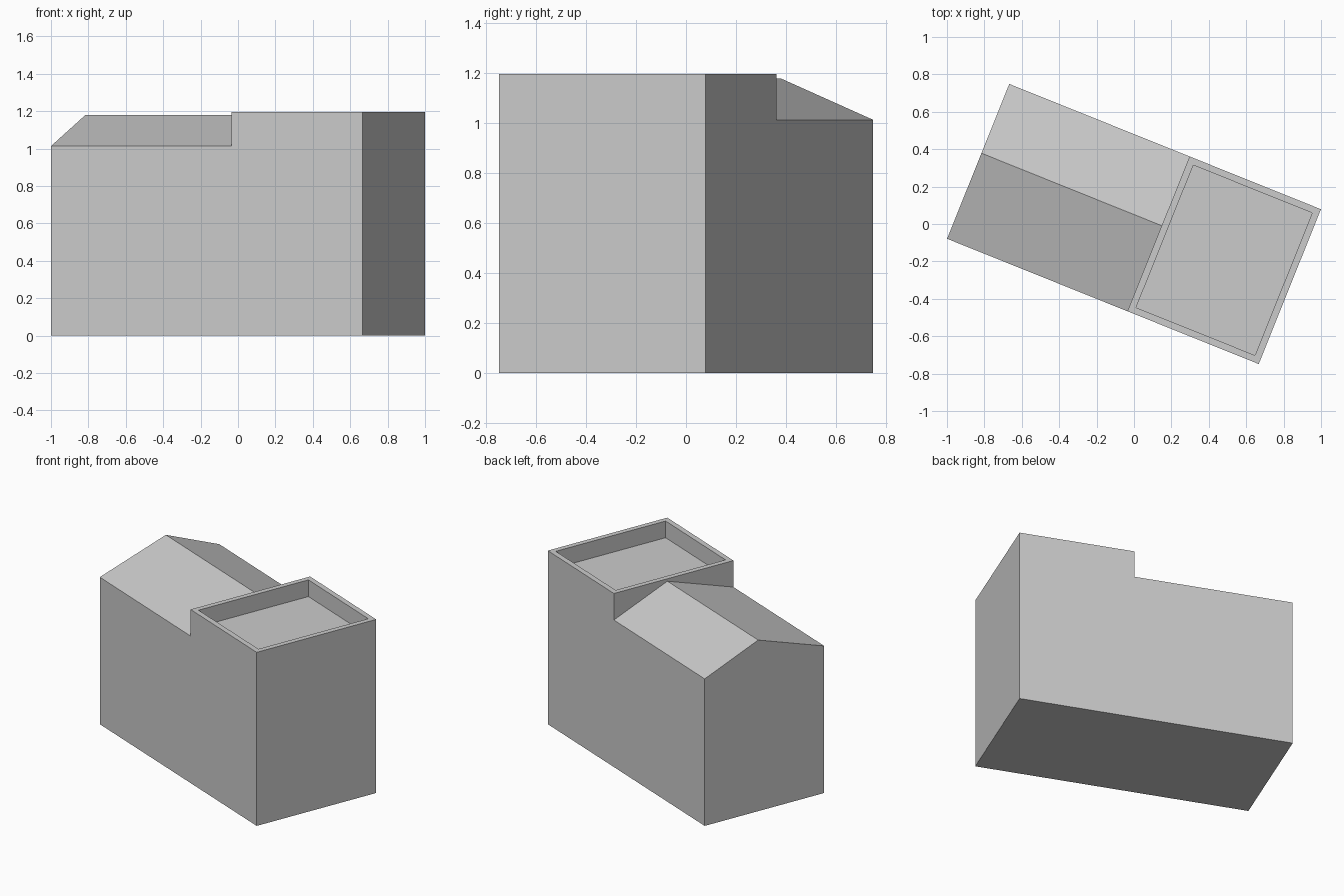
import bpy, bmesh, math
from mathutils import Matrix, Vector

default = bpy.data.objects.get("Cube")
if default:
    bpy.data.objects.remove(default, do_unlink=True)

HALF_LEN, HALF_WID = 0.898, 0.446
STEP = 0.141             # where the tall block meets the gabled wing
EAVES, RIDGE, TOP = 1.014, 1.18, 1.197
RIDGE_Y = 0.047
PARAPET, RECESS = 0.036, 0.115

# Plain grey surface
grey = bpy.data.materials.new("plain grey")
grey.use_nodes = True
colour = (0.6, 0.6, 0.6, 1)
grey.diffuse_color = colour
grey.node_tree.nodes["Principled BSDF"].inputs["Base Color"].default_value = colour

bm = bmesh.new()

# Stepped side profile extruded across the width
profile = [(-HALF_LEN, 0), (HALF_LEN, 0), (HALF_LEN, TOP),
           (STEP, TOP), (STEP, EAVES), (-HALF_LEN, EAVES)]
side = bm.faces.new([bm.verts.new((x, -HALF_WID, z)) for x, z in profile])
extruded = bmesh.ops.extrude_face_region(bm, geom=[side])["geom"]
bmesh.ops.translate(bm, vec=(0, 2 * HALF_WID, 0),
                    verts=[g for g in extruded if isinstance(g, bmesh.types.BMVert)])
bmesh.ops.recalc_face_normals(bm, faces=bm.faces)


def roof_at(height):
    return next(f for f in bm.faces
                if all(abs(v.co.z - height) < 1e-4 for v in f.verts))


# Gable: split the low roof lengthways and lift the ridge
low_roof = roof_at(EAVES)
cross_edges = [e for e in low_roof.edges
               if abs(e.verts[0].co.x - e.verts[1].co.x) < 1e-4]
ridge = []
for edge in cross_edges:
    ridge.append(bmesh.utils.edge_split(edge, edge.verts[0], 0.5)[1])
bmesh.utils.face_split(low_roof, *ridge)
for v in ridge:
    v.co.y, v.co.z = RIDGE_Y, RIDGE

# Parapet: inset the high roof and sink the deck
deck = roof_at(TOP)
bmesh.ops.inset_region(bm, faces=[deck], thickness=PARAPET, use_even_offset=True)
sunk = bmesh.ops.extrude_discrete_faces(bm, faces=[deck])["faces"][0]
bmesh.ops.translate(bm, vec=Vector((0, 0, -RECESS)), verts=sunk.verts)

# Turn the building on its plot
bmesh.ops.rotate(bm, cent=(0, 0, 0), verts=bm.verts,
                 matrix=Matrix.Rotation(math.radians(-21.9), 3, "Z"))
bmesh.ops.recalc_face_normals(bm, faces=bm.faces)

mesh = bpy.data.meshes.new("building")
bm.to_mesh(mesh)
bm.free()
mesh.materials.append(grey)
building = bpy.data.objects.new("building", mesh)
bpy.context.collection.objects.link(building)
